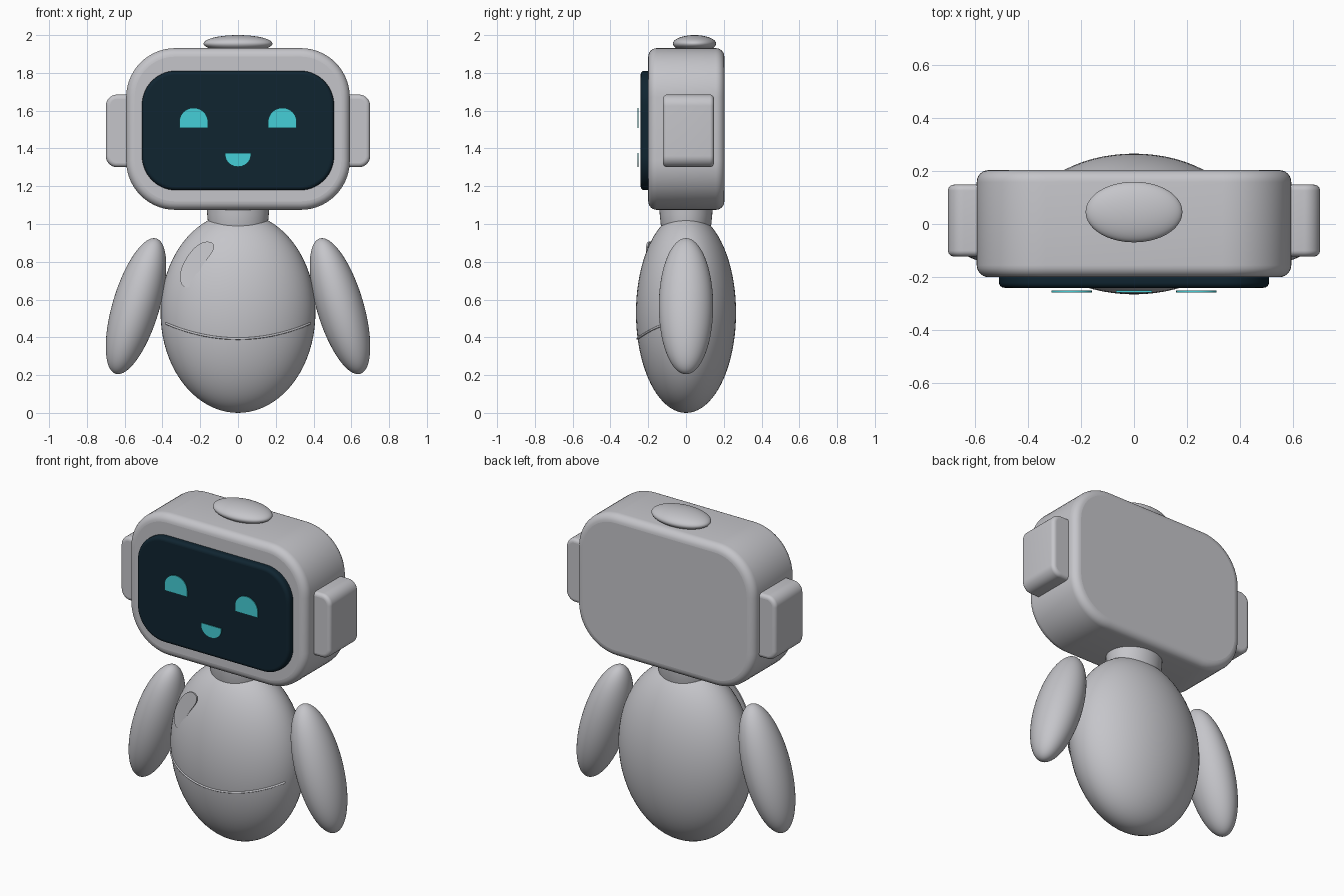
import bpy, bmesh, math
from mathutils import Matrix

cube = bpy.data.objects.get("Cube")
if cube:
    bpy.data.objects.remove(cube, do_unlink=True)


def material(name, rgb):
    m = bpy.data.materials.new(name)
    m.use_nodes = True
    m.diffuse_color = (*rgb, 1)
    m.node_tree.nodes["Principled BSDF"].inputs["Base Color"].default_value = (*rgb, 1)
    return m


GRAY = material("shell gray", (0.56, 0.56, 0.59))
DARK = material("screen navy", (0.005, 0.018, 0.03))
TEAL = material("face teal", (0.06, 0.62, 0.68))

BODY_R = (0.41, 0.265, 0.53)
BODY_Z = 0.53


def finish(bm, name, mat, flat_caps=False):
    bmesh.ops.recalc_face_normals(bm, faces=bm.faces)
    mesh = bpy.data.meshes.new(name)
    bm.to_mesh(mesh)
    bm.free()
    mesh.materials.append(mat)
    obj = bpy.data.objects.new(name, mesh)
    bpy.context.collection.objects.link(obj)
    bpy.ops.object.select_all(action="DESELECT")
    obj.select_set(True)
    bpy.context.view_layer.objects.active = obj
    bpy.ops.object.shade_smooth_by_angle(angle=math.radians(40))
    if flat_caps:
        for p in mesh.polygons:
            if len(p.vertices) > 4:
                p.use_smooth = False
    return obj


def ellipsoid(name, centre, radii, tilt=0.0):
    bm = bmesh.new()
    bmesh.ops.create_uvsphere(bm, u_segments=64, v_segments=40, radius=1)
    turn = Matrix.Translation(centre) @ Matrix.Rotation(tilt, 4, "Y")
    bm.transform(turn @ Matrix.Diagonal((*radii, 1)))
    return finish(bm, name, GRAY)


def loft(name, rings, mat):
    """Join matching rings of points and cap both ends."""
    bm = bmesh.new()
    loops = [[bm.verts.new(p) for p in ring] for ring in rings]
    n = len(loops[0])
    for a, b in zip(loops, loops[1:]):
        for i in range(n):
            j = (i + 1) % n
            bm.faces.new((a[i], a[j], b[j], b[i]))
    bm.faces.new(loops[0])
    bm.faces.new(loops[-1])
    return finish(bm, name, mat, True)


def rounded_rect(cx, cz, hw, hh, r, steps=14):
    points = []
    for k, (sx, sz) in enumerate(((1, 1), (-1, 1), (-1, -1), (1, -1))):
        for i in range(steps + 1):
            a = math.pi / 2 * (k + i / steps)
            points.append((cx + sx * (hw - r) + r * math.cos(a),
                           cz + sz * (hh - r) + r * math.sin(a)))
    return points


def slab(name, cx, cz, hw, hh, corner, y0, y1, rim, mat):
    """Rounded rectangle facing the front, with softened rims."""
    steps = 6
    arc = [(rim * (1 - math.sin(a)), rim * (1 - math.cos(a)))
           for a in (math.pi / 2 * i / steps for i in range(steps + 1))]
    levels = [(y0 + d, inset) for inset, d in arc]
    levels += [(y1 - d, inset) for inset, d in reversed(arc)]
    rings = []
    for y, inset in levels:
        outline = rounded_rect(cx, cz, hw - inset, hh - inset, corner - inset)
        rings.append([(x, y, z) for x, z in outline])
    return loft(name, rings, mat)


def plate(name, outline, depth_at, thick, mat):
    front = [(x, depth_at(x, z), z) for x, z in outline]
    back = [(x, y + thick, z) for x, y, z in front]
    return loft(name, [front, back], mat)


# Head, screen and top button
slab("head", 0, 1.503, 0.592, 0.428, 0.26, -0.2, 0.203, 0.045, GRAY)
slab("screen", 0, 1.495, 0.508, 0.316, 0.18, -0.24, -0.17, 0.02, DARK)
ellipsoid("top_button", (0, 0.045, 1.955), (0.182, 0.114, 0.045))

# Face
face_depth = lambda x, z: -0.257


def half_disc(cx, cz, rx, rz):
    return [(cx + rx * math.cos(math.pi * i / 32), cz + rz * math.sin(math.pi * i / 32))
            for i in range(33)]


for side, s in (("left", 1), ("right", -1)):
    dome = half_disc(s * 0.235, 1.54, 0.076, 0.075)
    dome += [(s * 0.235 - 0.076, 1.507), (s * 0.235 + 0.076, 1.507)]
    plate(side + "_eye", dome, face_depth, 0.006, TEAL)
mouth = half_disc(0, 1.365, 0.068, -0.062) + [(-0.068, 1.377), (0.068, 1.377)]
plate("mouth", mouth, face_depth, 0.006, TEAL)

# Ears and arms
for side, s in (("left", 1), ("right", -1)):
    slab(side + "_ear", s * 0.6, 1.493, 0.1, 0.192, 0.06, -0.122, 0.148, 0.022, GRAY)
    ellipsoid(side + "_arm", (s * 0.54, 0, 0.565), (0.124, 0.144, 0.374),
              -s * math.radians(16.7))

# Body and neck
ellipsoid("body", (0, 0, BODY_Z), BODY_R)
neck_rings = []
for z, rx, ry in ((0.96, 0.15, 0.125), (1.0, 0.158, 0.134), (1.05, 0.163, 0.139), (1.12, 0.166, 0.142)):
    neck_rings.append([(rx * math.cos(math.tau * i / 48), ry * math.sin(math.tau * i / 48), z)
                       for i in range(48)])
loft("neck", neck_rings, GRAY)


def body_depth(x, z):
    t = 1 - (x / BODY_R[0]) ** 2 - ((z - BODY_Z) / BODY_R[2]) ** 2
    return -BODY_R[1] * math.sqrt(max(t, 0))


# Belly seam
curve = bpy.data.curves.new("belly_seam", "CURVE")
curve.dimensions = "3D"
curve.bevel_depth = 0.006
curve.bevel_resolution = 3
curve.use_fill_caps = True
line = curve.splines.new("POLY")
count = 49
line.points.add(count - 1)
for i, point in enumerate(line.points):
    x = 0.38 * math.sin(math.pi * (i / (count - 1) - 0.5))
    z = 0.393 + 0.08 * (x / 0.38) ** 2
    point.co = (x, body_depth(x, z), z, 1)
curve.materials.append(GRAY)
bpy.context.collection.objects.link(bpy.data.objects.new("belly_seam", curve))

# Bean-shaped chest badge, slightly narrowed at the waist
bean = []
tilt = math.radians(58)
for i in range(48):
    a = math.tau * i / 48
    u = 0.138 * math.cos(a)
    v = 0.052 * math.sin(a) * (0.9 + 0.35 * math.cos(a) ** 2) + 0.012 * (1 - 2 * math.cos(a) ** 2)
    bean.append((-0.222 + u * math.cos(tilt) - v * math.sin(tilt),
                 0.79 + u * math.sin(tilt) + v * math.cos(tilt)))
plate("chest_badge", bean,
      lambda x, z: -0.191 - 0.33 * (x + 0.222) + 0.12 * (z - 0.79), 0.009, GRAY)
